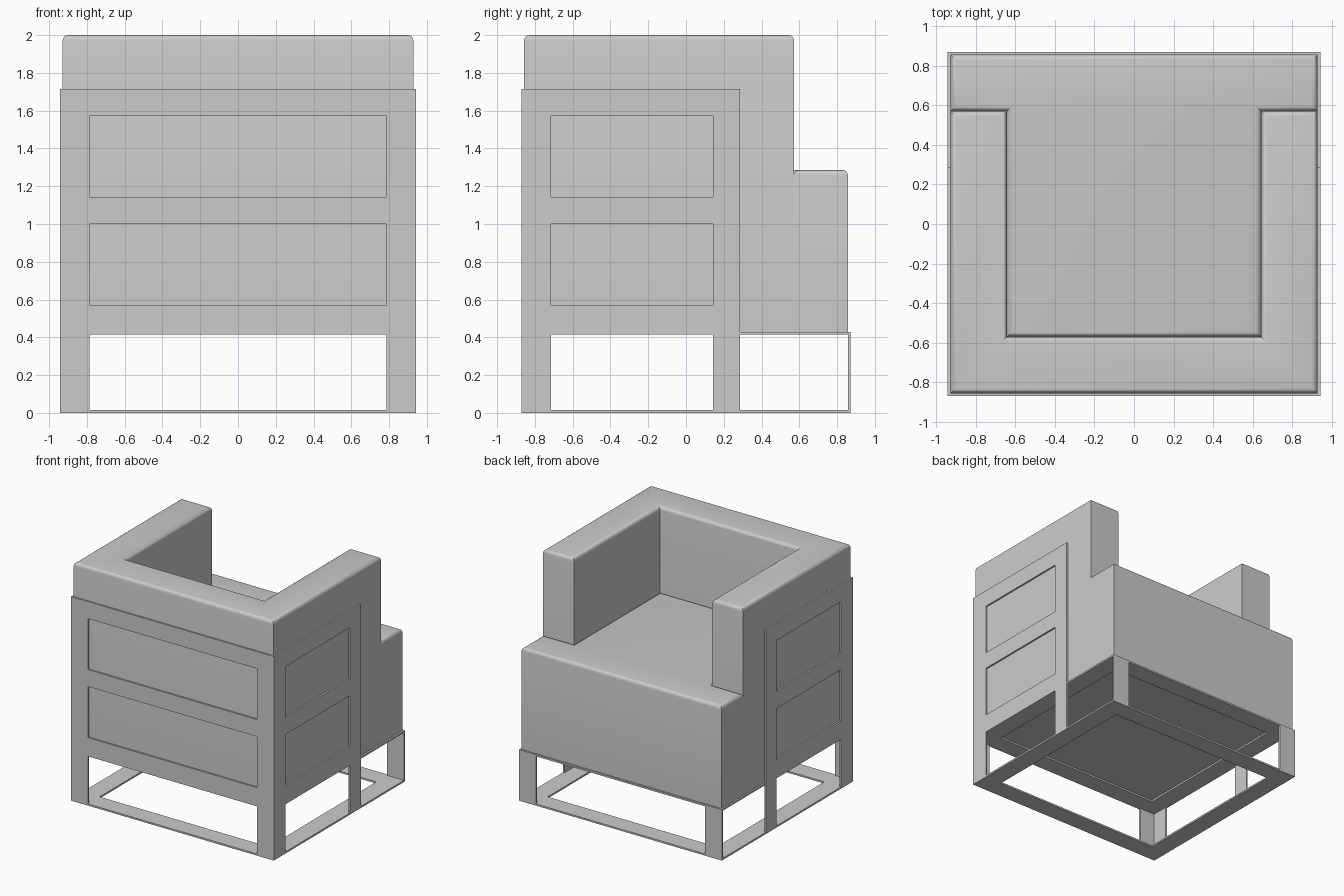
import bpy, bmesh

U = 1 / 70  # design unit: one sheet thickness

if "Cube" in bpy.data.objects:
    bpy.data.objects.remove(bpy.data.objects["Cube"], do_unlink=True)

grey = bpy.data.materials.new("plain_grey")
grey.use_nodes = True
colour = (0.6, 0.6, 0.6, 1)
grey.diffuse_color = colour
grey.node_tree.nodes["Principled BSDF"].inputs["Base Color"].default_value = colour


def prism(name, polys, axis, lo, hi, bevel=0):
    """Extrude 2D polygons along an axis into one closed solid."""
    bm = bmesh.new()
    verts = {}

    def vert(p, h):
        if (p, h) not in verts:
            co = list(p)
            co.insert("xyz".index(axis), h)
            verts[p, h] = bm.verts.new([c * U for c in co])
        return verts[p, h]

    edges = {(a, b) for poly in polys for a, b in zip(poly, poly[1:] + poly[:1])}
    for poly in polys:
        bm.faces.new([vert(p, lo) for p in reversed(poly)])
        bm.faces.new([vert(p, hi) for p in poly])
    for a, b in edges:
        if (b, a) not in edges:  # outline edges get a wall
            bm.faces.new([vert(a, lo), vert(b, lo), vert(b, hi), vert(a, hi)])
    bmesh.ops.recalc_face_normals(bm, faces=bm.faces)
    if bevel:
        rim = [e for e in bm.edges if all(v.co.z > (hi - 0.1) * U for v in e.verts)]
        bmesh.ops.bevel(bm, geom=rim, offset=bevel * U, segments=4, profile=0.5,
                        affect='EDGES', clamp_overlap=True)
    mesh = bpy.data.meshes.new(name)
    bm.to_mesh(mesh)
    bm.free()
    mesh.materials.append(grey)
    obj = bpy.data.objects.new(name, mesh)
    bpy.context.collection.objects.link(obj)
    if bevel:
        bpy.ops.object.select_all(action='DESELECT')
        obj.select_set(True)
        bpy.context.view_layer.objects.active = obj
        bpy.ops.object.shade_smooth_by_angle()
    return obj


def lattice(us, vs, cols, rows):
    """Grid cells as polygons, leaving openings where cols and rows cross."""
    return [[(us[i], vs[j]), (us[i + 1], vs[j]), (us[i + 1], vs[j + 1]), (us[i], vs[j + 1])]
            for i in range(len(us) - 1) for j in range(len(vs) - 1)
            if not (i in cols and j in rows)]


# Upholstery: U-shaped back with arms, T-shaped seat
arms = [(-65, -60), (65, -60), (65, 40), (45, 40), (45, -40), (-45, -40), (-45, 40), (-65, 40)]
seat = [(-45, -40), (45, -40), (45, 40), (65, 40), (65, 60), (-65, 60), (-65, 40), (-45, 40)]
prism("back_and_arms", [arms], "z", 30, 140, bevel=2)
prism("seat", [seat], "z", 30, 90, bevel=2)

# Thin panels with two windows above an open leg bay
heights = [0, 1, 29, 40, 70, 80, 110, 120]
bays = (1, 3, 5)
prism("back_panel", lattice([-66, -55, 55, 66], heights, (1,), bays), "y", -61, -60)
depths = [-60, -50, 10, 20]
for name, lo in (("right_panel", -66), ("left_panel", 65)):
    prism(name, lattice(depths, heights, (1,), bays), "x", lo, lo + 1)

# Floor ring and seat support ring
for name, lo in (("floor_ring", 0), ("seat_ring", 29)):
    prism(name, lattice([-66, -55, 55, 66], [-61, -50, 50, 61], (1,), (1,)), "z", lo, lo + 1)

# Flat legs under the seat edge
for name, x in (("right_leg", -66), ("left_leg", 55)):
    prism(name, lattice([x, x + 11], [1, 29], (), ()), "y", 60, 61)
